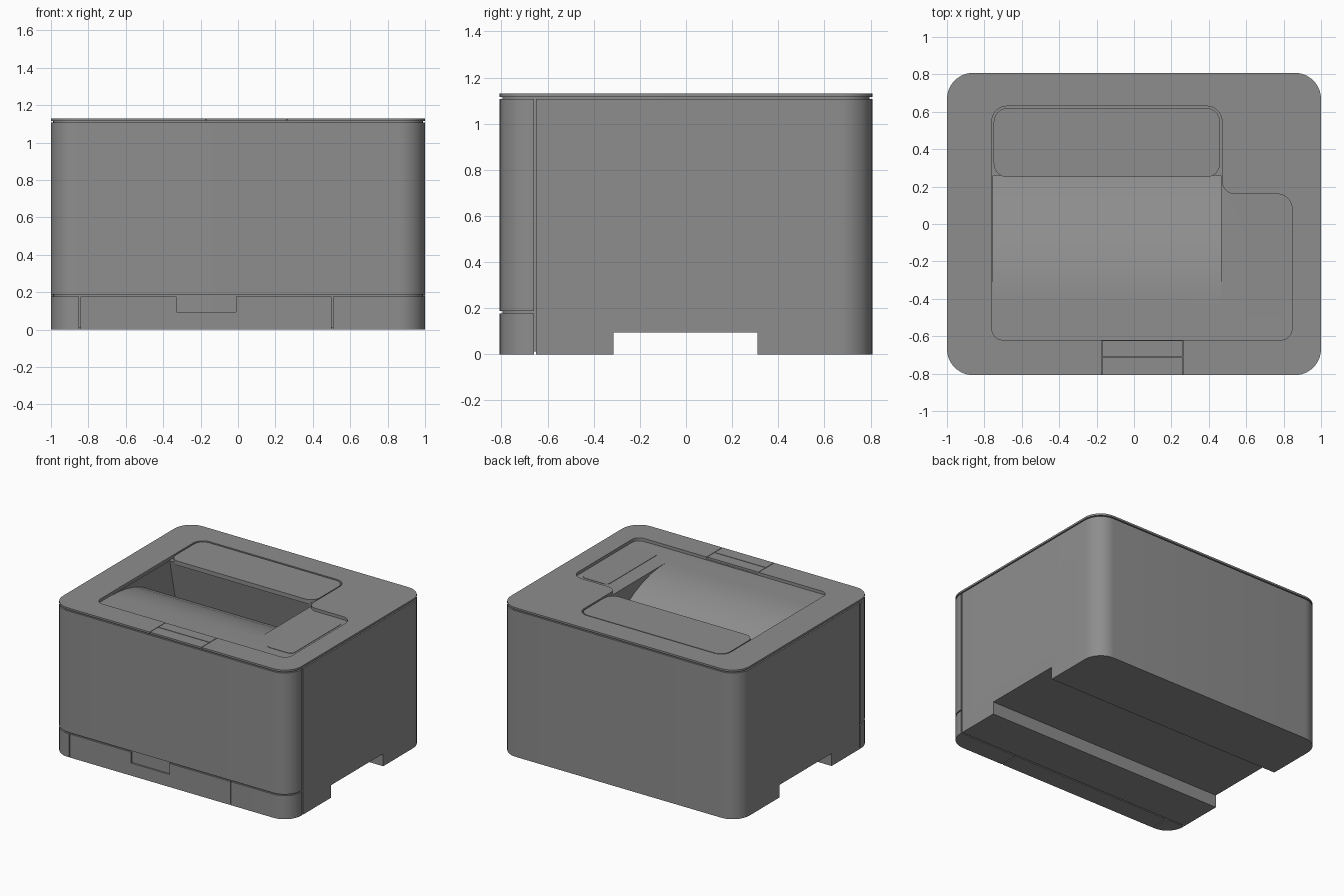
import bpy, bmesh, math
from mathutils import Vector

cube = bpy.data.objects.get("Cube")
if cube:
    bpy.data.objects.remove(cube, do_unlink=True)

grey = bpy.data.materials.new("warm_grey_plastic")
grey.use_nodes = True
colour = (0.27, 0.27, 0.27, 1)
grey.diffuse_color = colour
grey.node_tree.nodes["Principled BSDF"].inputs["Base Color"].default_value = colour

W, D, H, R = 1.0, 0.808, 1.13, 0.14     # half width, half depth, height, corner radius
RIM, FLOOR, GAP = 1.116, 1.107, 0.012   # rim underside, deck level, seam depth
SEAM_Y, SEAM_Z = -0.655, 0.183          # front panel seams


def fillet(corners, steps=10):
    """Round the right-angled corners (x, y, radius) of an outline."""
    out = []
    for i, (x, y, r) in enumerate(corners):
        p = Vector((x, y))
        a = (Vector(corners[i - 1][:2]) - p).normalized()
        b = (Vector(corners[(i + 1) % len(corners)][:2]) - p).normalized()
        if r == 0:
            out.append(p)
            continue
        c = p + r * (a + b)
        for k in range(steps + 1):
            t = math.pi / 2 * k / steps
            out.append(c - r * (b * math.cos(t) + a * math.sin(t)))
    return out


def rect(x0, x1, y0, y1, r=0):
    return fillet([(x0, y0, r), (x1, y0, r), (x1, y1, r), (x0, y1, r)])


def shell_outline(inset=0):
    return rect(-W + inset, W - inset, -D + inset, D - inset, R - inset)


def solid(name, points, offset, clips=()):
    """Extrude a closed loop of 3D points; clips are (point, removed side)."""
    bm = bmesh.new()
    face = bm.faces.new([bm.verts.new(p) for p in points])
    ext = bmesh.ops.extrude_face_region(bm, geom=[face], use_keep_orig=True)
    verts = [g for g in ext["geom"] if isinstance(g, bmesh.types.BMVert)]
    bmesh.ops.translate(bm, verts=verts, vec=offset)
    for co, no in clips:
        geom = bm.verts[:] + bm.edges[:] + bm.faces[:]
        cut = bmesh.ops.bisect_plane(bm, geom=geom, plane_co=co, plane_no=no, clear_outer=True)
        edges = [g for g in cut["geom_cut"] if isinstance(g, bmesh.types.BMEdge)]
        bmesh.ops.contextual_create(bm, geom=edges)
    bmesh.ops.recalc_face_normals(bm, faces=bm.faces[:])
    mesh = bpy.data.meshes.new(name)
    bm.to_mesh(mesh)
    bm.free()
    mesh.materials.append(grey)
    obj = bpy.data.objects.new(name, mesh)
    bpy.context.collection.objects.link(obj)
    return obj


def prism(name, outline, z0, z1, clips=()):
    return solid(name, [(p[0], p[1], z0) for p in outline], (0, 0, z1 - z0), clips)


def carve(obj, *cutters):
    """Subtract the cutters and bake the result."""
    for c in cutters:
        mod = obj.modifiers.new("cut", "BOOLEAN")
        mod.operation, mod.solver, mod.object = "DIFFERENCE", "EXACT", c
    bpy.context.view_layer.update()
    dg = bpy.context.evaluated_depsgraph_get()
    baked = bpy.data.meshes.new_from_object(obj.evaluated_get(dg))
    obj.modifiers.clear()
    obj.data = baked


def keep(axis, value, side):
    """Clip that keeps the part above (+1) or below (-1) a value on an axis."""
    co, no = Vector(), Vector()
    co[axis], no[axis] = value, -side
    return co, no


# Cutters: paper tray, underside channel, deck recess, latch notch, drawer grip
curve = [(-0.42, 0.0), (-0.34, 0.004), (-0.25, 0.016), (-0.15, 0.042), (-0.05, 0.083),
         (0.05, 0.14), (0.15, 0.21), (0.25, 0.295), (0.345, 0.39)]
profile = [(-0.42, 1.2)] + [(y, FLOOR - d) for y, d in curve] + [(0.26, FLOOR), (0.26, 1.2)]
tray_cut = solid("tray_cutter", [(-0.755, y, z) for y, z in profile], (1.22, 0, 0))
channel_cut = prism("channel_cutter", rect(-1.2, 1.2, -0.315, 0.31), -0.1, 0.095)
recess_cut = prism("recess_cutter", fillet([
    (-0.76, -0.62, 0.06), (0.845, -0.62, 0.06), (0.845, 0.16, 0.08),
    (0.47, 0.16, -0.0), (0.47, 0.63, 0.08), (-0.76, 0.63, 0.08)]
    [:3] + [(0.47, 0.16, 0.07), (0.47, 0.63, 0.08), (-0.76, 0.63, 0.08)]), 1.0, 1.3)
notch_cut = prism("notch_cutter", rect(-0.175, 0.262, -0.9, -0.6), 1.0, 1.3)
grip_cut = prism("grip_cutter", rect(-0.33, -0.01, -0.9, -D + 0.015), 0.095, 0.3)
cutters = [tray_cut, channel_cut, recess_cut, notch_cut, grip_cut]

# Main housing behind the front seam
housing = prism("housing", shell_outline(), 0, FLOOR, [keep(1, SEAM_Y + 0.005, 1)])
carve(housing, tray_cut, channel_cut)

# Inner core seen only inside the seams
prism("front_core", shell_outline(GAP), GAP, FLOOR - 0.002, [keep(1, -0.63, -1)])

# Front door and the three drawer fronts
front = keep(1, SEAM_Y - 0.005, -1)
prism("front_door", shell_outline(), SEAM_Z + 0.005, FLOOR, [front])
splits = [-1.1, -0.845, 0.505, 1.1]
names = ["drawer_right_end", "drawer_front", "drawer_left_end"]
for name, x0, x1 in zip(names, splits, splits[1:]):
    part = prism(name, shell_outline(), 0, SEAM_Z - 0.005,
                 [front, keep(0, x0 + 0.004, 1), keep(0, x1 - 0.004, -1)])
    if name == "drawer_front":
        carve(part, grip_cut)

# Top rim frame on a narrower neck
neck = prism("rim_neck", shell_outline(GAP), FLOOR - 0.005, RIM)
carve(neck, recess_cut)
rim = prism("top_rim", shell_outline(), RIM, H)
carve(rim, recess_cut, notch_cut)

# Latch plates in the front of the rim
prism("latch_front", rect(-0.171, 0.258, -D, -0.713), RIM, H)
prism("latch_back", rect(-0.171, 0.258, -0.708, -0.622), RIM, H)

# Rear lid over the tray and control panel on the deck
prism("rear_lid", rect(-0.75, 0.46, 0.25, 0.62, 0.075), FLOOR - 0.012, H - 0.003)
prism("control_panel", rect(0.585, 0.805, -0.505, 0.105, 0.035), FLOOR - 0.002, FLOOR + 0.003)

for c in cutters:
    bpy.data.objects.remove(c, do_unlink=True)

# Smooth the rounded corners and keep the edges crisp
bpy.ops.object.select_all(action="DESELECT")
for obj in bpy.context.collection.objects:
    if obj.type == "MESH" and grey.name in obj.data.materials:
        obj.select_set(True)
        bpy.context.view_layer.objects.active = obj
bpy.ops.object.shade_smooth_by_angle(angle=math.radians(30))
